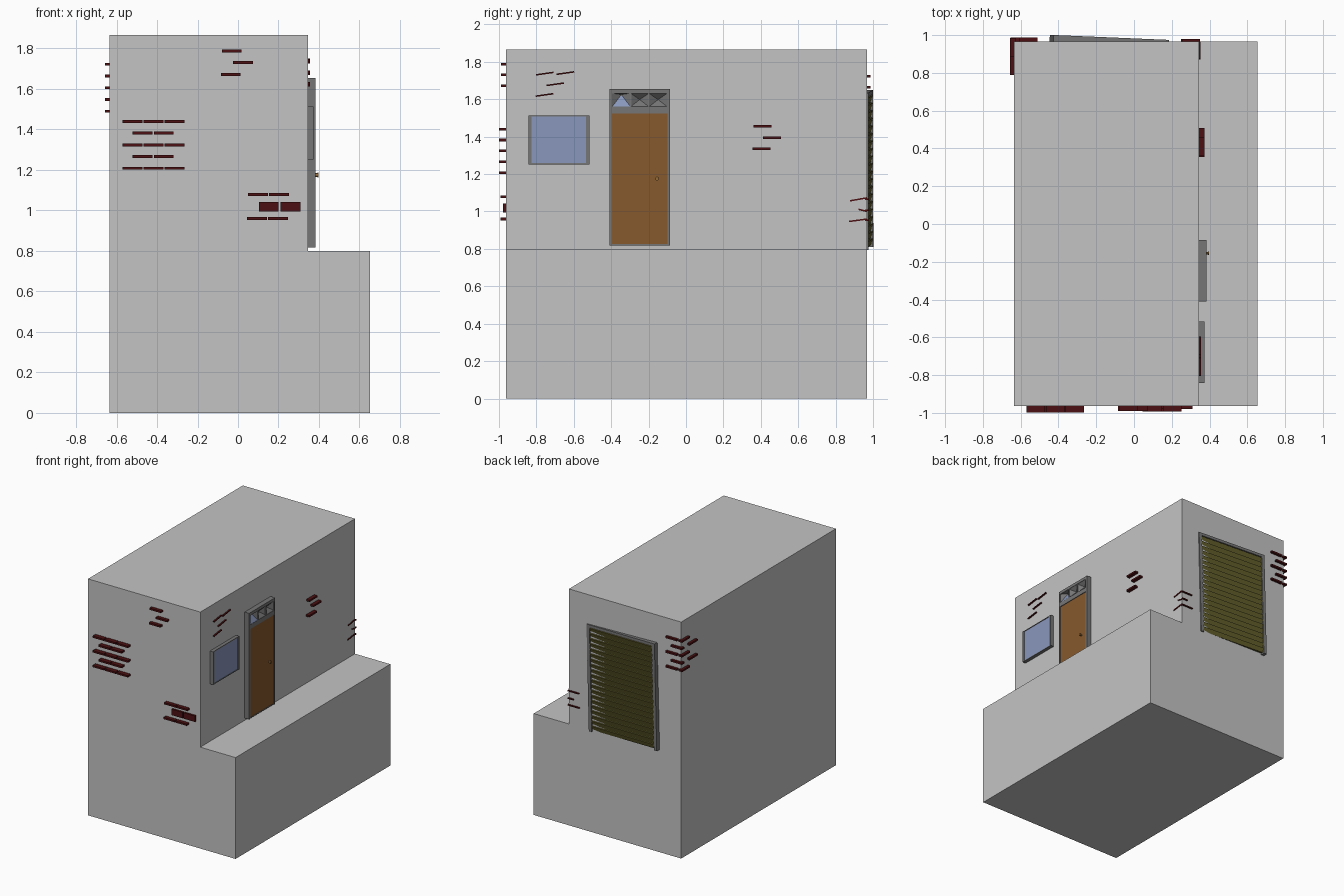
import bpy, bmesh, math
from mathutils import Matrix, Vector

if "Cube" in bpy.data.objects:
    bpy.data.objects.remove(bpy.data.objects["Cube"])


def material(name, rgb):
    m = bpy.data.materials.new(name)
    m.diffuse_color = (*rgb, 1)
    m.use_nodes = True
    m.node_tree.nodes["Principled BSDF"].inputs["Base Color"].default_value = m.diffuse_color
    return m


WALL = material("pale_grey_wall", (0.55, 0.55, 0.55))
BRICK = material("dark_red_brick", (0.07, 0.005, 0.006))
FRAME = material("mid_grey_frame", (0.18, 0.18, 0.18))
WOOD = material("brown_wood", (0.24, 0.10, 0.027))
GLASS = material("blue_glass", (0.25, 0.31, 0.50))
OLIVE = material("olive_slat", (0.12, 0.11, 0.023))
BRASS = material("brass", (0.30, 0.15, 0.04))


def finish(name, bm, *mats):
    bmesh.ops.recalc_face_normals(bm, faces=bm.faces)
    me = bpy.data.meshes.new(name)
    bm.to_mesh(me)
    bm.free()
    ob = bpy.data.objects.new(name, me)
    for m in mats:
        me.materials.append(m)
    bpy.context.collection.objects.link(ob)
    return ob


def add_box(bm, lo, hi, rot=None, xf=None):
    """Box between two corners, optionally turned about its centre, then transformed."""
    lo, hi = Vector(lo), Vector(hi)
    m = Matrix.Translation((lo + hi) / 2) @ (rot or Matrix()) @ Matrix.Diagonal((*(hi - lo), 1))
    bmesh.ops.create_cube(bm, size=1, matrix=(xf or Matrix()) @ m)


def boxes(name, mat, items, xf=None):
    bm = bmesh.new()
    for it in items:
        add_box(bm, *it, xf=xf)
    return finish(name, bm, mat)


# House block with the lower step, extruded from its side profile
X0, X1, XS, Y0, Y1 = -0.635, 0.345, 0.653, -0.963, 0.967
bm = bmesh.new()
profile = [(X0, 0), (XS, 0), (XS, 0.8), (X1, 0.8), (X1, 1.866), (X0, 1.866)]
face = bm.faces.new([bm.verts.new((x, Y0, z)) for x, z in profile])
ext = bmesh.ops.extrude_face_region(bm, geom=[face])
bmesh.ops.translate(bm, vec=(0, Y1 - Y0, 0),
                    verts=[v for v in ext["geom"] if isinstance(v, bmesh.types.BMVert)])
finish("house_block", bm, WALL)

# Front wall bricks, thin slabs sticking out of the wall
T = 0.007
front = []


def front_row(z, x, count, out):
    for i in range(count):
        a = x + i * 0.104
        front.append(((a, Y0 - out, z - T), (a + 0.098, Y0 + 0.01, z + T)))


for i in range(5):
    front_row(1.44 - i * 0.058, -0.57 if i % 2 == 0 else -0.52, 3 - i % 2, 0.036)
for z, x in ((1.788, -0.08), (1.73, -0.025), (1.672, -0.085)):
    front_row(z, x, 1, 0.027)
front_row(1.078, 0.05, 2, 0.03)
front_row(0.96, 0.045, 2, 0.03)
for x in (0.103, 0.211):        # two bricks lying flat on the wall
    front.append(((x, Y0 - 0.016, 0.995), (x + 0.098, Y0 + 0.01, 1.042)))
boxes("front_bricks", BRICK, front)

# Right wall bricks: a level group and a thinner tilted group
side = [((X1 - 0.01, y, z - T), (X1 + 0.028, y + 0.097, z + T))
        for y, z in ((0.36, 1.455), (0.412, 1.395), (0.356, 1.335))]
tilt = Matrix.Rotation(math.radians(8), 4, 'X')
side += [((X1 - 0.01, y, z - 0.004), (X1 + 0.011, y + 0.095, z + 0.004), tilt)
         for y, z in ((-0.803, 1.737), (-0.692, 1.74), (-0.747, 1.68), (-0.804, 1.623))]
boxes("right_bricks", BRICK, side)

# Corner bricks, back right
corner = []
for z, length, a in ((1.065, 0.09, 10), (1.006, 0.045, -14), (0.953, 0.095, 8)):
    r = Matrix.Rotation(math.radians(a), 4, 'X')
    corner.append(((X1 - 0.01, Y1 - length, z - 0.004), (X1 + 0.006, Y1, z + 0.004), r))
    corner.append(((X1 - length, Y1 - 0.01, z - 0.004), (X1 + 0.004, Y1 + 0.012, z + 0.004)))
boxes("back_right_corner_bricks", BRICK, corner)

# Corner bricks, back left, alternating rows
corner = []
for i in range(5):
    z = 1.722 - i * 0.058
    y, x = (0.885, X0 + 0.025) if i % 2 == 0 else (0.79, X0 - 0.02)
    corner.append(((X0 - 0.021, y, z - T), (X0 + 0.01, y + 0.1, z + T)))
    corner.append(((x, Y1 - 0.01, z - T), (x + 0.1, Y1 + 0.02, z + T)))
boxes("back_left_corner_bricks", BRICK, corner)

# Window on the right wall
boxes("window_frame", FRAME, [
    ((X1 - 0.01, -0.842, 1.252), (0.374, -0.825, 1.513)),
    ((X1 - 0.01, -0.534, 1.252), (0.374, -0.517, 1.513)),
    ((X1 - 0.01, -0.825, 1.252), (0.372, -0.534, 1.258)),
    ((X1 - 0.01, -0.825, 1.507), (0.372, -0.534, 1.513))])
boxes("window_glass", GLASS, [((0.362, -0.825, 1.258), (0.369, -0.534, 1.507))])

# Door frame with a transom of three openings
D = 0.384
frame = [((X1 - 0.01, -0.41, 0.818), (D, -0.395, 1.655)),
         ((X1 - 0.01, -0.10, 0.818), (D, -0.085, 1.655)),
         ((X1 - 0.01, -0.395, 1.632), (D, -0.10, 1.655)),
         ((X1 - 0.01, -0.395, 1.525), (D, -0.10, 1.56)),
         ((X1 - 0.01, -0.395, 0.818), (D - 0.003, -0.10, 0.825))]
pitch = 0.295 / 3
for i in (1, 2):
    y = -0.395 + i * pitch
    frame.append(((X1 - 0.01, y - 0.004, 1.56), (D, y + 0.004, 1.632)))
boxes("door_frame", FRAME, frame)
boxes("door_panel", WOOD, [((X1 - 0.01, -0.395, 0.825), (0.379, -0.10, 1.525))])

# Recessed pyramids in the transom; the first has a glass lower face
bm = bmesh.new()
for i in range(3):
    a, b = -0.395 + i * pitch, -0.395 + (i + 1) * pitch
    tip = bm.verts.new((0.350, (a + b) / 2, 1.63))
    tip.co.z = 1.598 if i else 1.625
    ring = [bm.verts.new((D - 0.002, y, z)) for y, z in ((a, 1.56), (b, 1.56), (b, 1.632), (a, 1.632))]
    for k in range(4):
        f = bm.faces.new((ring[k], ring[(k + 1) % 4], tip))
        f.material_index = 1 if i == 0 and k == 0 else 0
finish("transom_recesses", bm, FRAME, GLASS)

# Door knob
bm = bmesh.new()
bmesh.ops.create_cone(bm, cap_ends=True, segments=8, radius1=0.005, radius2=0.009, depth=0.02,
                      matrix=Matrix.Translation((0.387, -0.155, 1.175)) @ Matrix.Diagonal((1, 1, 1.4, 1))
                      @ Matrix.Rotation(math.pi / 2, 4, 'Y'))
finish("door_knob", bm, BRASS)

# Slatted shutter on the back wall, hung slightly askew
XF = (Matrix.Translation((-0.13, 0.975, 1.222)) @ Matrix.Rotation(-0.042, 4, 'Z')
      @ Matrix.Rotation(0.025, 4, 'Y'))
W, H = 0.306, 0.42
boxes("shutter_frame", FRAME, [
    ((-W, -0.03, -H), (-W + 0.026, 0.013, H)),
    ((W - 0.026, -0.03, -H), (W, 0.013, H)),
    ((-W + 0.026, -0.03, H - 0.022), (W - 0.026, 0.013, H))], XF)
N = 20
step = (2 * H - 0.032) / N
lean = Matrix.Rotation(math.radians(-18), 4, 'X')
slats = [((-W + 0.02, -0.002, -H + 0.01 + i * step), (W - 0.02, 0.006, -H + 0.006 + (i + 1) * step), lean)
         for i in range(N)]
slats.append(((-W + 0.02, -0.03, -H + 0.012), (W - 0.02, -0.001, H - 0.02)))
boxes("shutter_slats", OLIVE, slats, XF)
